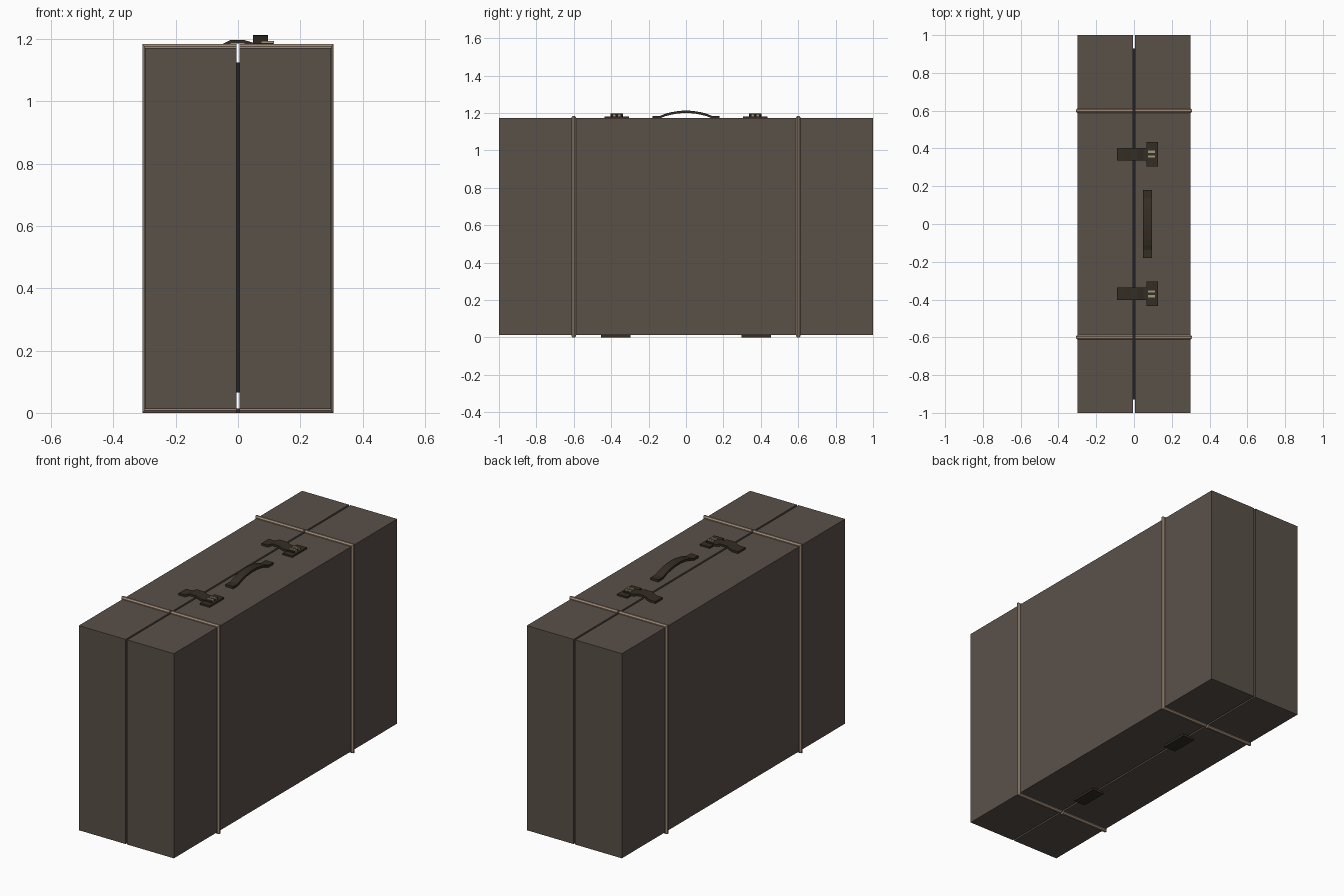
import bpy, bmesh, math
from mathutils import Vector

if "Cube" in bpy.data.objects:
    bpy.data.objects.remove(bpy.data.objects["Cube"])


def material(name, rgb):
    m = bpy.data.materials.new(name)
    m.diffuse_color = (*rgb, 1)
    m.use_nodes = True
    m.node_tree.nodes["Principled BSDF"].inputs["Base Color"].default_value = m.diffuse_color
    return m


CASE = material("brown_case", (0.102, 0.082, 0.066))
TRIM = material("tan_trim", (0.34, 0.25, 0.18))
LEATHER = material("dark_leather", (0.034, 0.026, 0.017))
METAL = material("pale_metal", (0.36, 0.31, 0.20))
INNER = material("black_seam", (0.016, 0.016, 0.016))

X, B, T, GAP = 0.298, 0.012, 1.172, 0.005   # half width, bottom, top, seam half gap


def loft(name, rings, mat):
    """Closed solid through a list of equal-length rings of points."""
    bm = bmesh.new()
    rows = [[bm.verts.new(p) for p in r] for r in rings]
    n = len(rows[0])
    for a, b in zip(rows, rows[1:]):
        for i in range(n):
            j = (i + 1) % n
            bm.faces.new((a[i], a[j], b[j], b[i]))
    bm.faces.new(rows[0])
    bm.faces.new(rows[-1])
    bmesh.ops.recalc_face_normals(bm, faces=bm.faces)
    me = bpy.data.meshes.new(name)
    bm.to_mesh(me)
    bm.free()
    me.materials.append(mat)
    ob = bpy.data.objects.new(name, me)
    bpy.context.collection.objects.link(ob)
    return ob


def box(name, x0, x1, y0, y1, z0, z1, mat):
    return loft(name, [[(x0, y0, z), (x1, y0, z), (x1, y1, z), (x0, y1, z)]
                       for z in (z0, z1)], mat)


def band(name, path, thick, rise, lo, hi, mat, along_y=False):
    """Leather strip: a (distance, z) path given thickness and width."""
    rings = []
    for u, z in path:
        quad = [(lo, z), (hi, z), (hi, z + thick), (lo, z + thick)]
        rings.append([(w, u, h + rise) if along_y else (u, w, h + rise) for w, h in quad])
    return loft(name, rings, mat)


# Two case halves, and the dark core seen through the seam
for side, label in ((-1, "left"), (1, "right")):
    a, b = sorted((side * GAP, side * X))
    box(label + "_case_half", a, b, -1, 1, B, T, CASE)
box("seam_core", -0.03, 0.03, -0.93, 0.93, 0.065, 1.125, INNER)

# Tan trim rods wrapping each half, with mitred corners
R = 0.012
octagon = [(R * math.cos(math.radians(22.5 + 45 * k)) / math.cos(math.radians(22.5)),
            R * math.sin(math.radians(22.5 + 45 * k)) / math.cos(math.radians(22.5)))
           for k in range(8)]
for side, label in ((-1, "left"), (1, "right")):
    for end in (-1, 1):
        cx = X - 0.003
        corners = [(GAP, 0, T, 1), (cx, 1, T, 1), (cx, 1, B, -1), (GAP, 0, B, -1)]
        rings = [[(side * (x + dx * d), end * 0.6 + w, z + dz * d) for d, w in octagon]
                 for x, dx, z, dz in corners]
        loft(f"{label}_trim_{'back' if end > 0 else 'front'}", rings, TRIM)

# Arched carrying handle
path = [(-0.18, 0), (-0.138, 0)]
path += [(-0.138 + 0.276 * k / 10, 0.028 * math.sin(math.pi * k / 10) ** 0.8 if 0 < k < 10 else 0.001)
         for k in range(1, 10)]
path += [(0.138, 0), (0.18, 0)]
band("handle", path, 0.013, T, 0.048, 0.096, LEATHER, along_y=True)

# Latches: plate, tongue over the seam, buckle block and two metal prongs
for end in (-1, 1):
    tag = "back" if end > 0 else "front"
    c = end * 0.37
    box("latch_plate_" + tag, 0.065, 0.127, c - 0.065, c + 0.065, T - 0.002, T + 0.009, LEATHER)
    tongue = [(-0.09, -0.001), (-0.05, 0), (-0.022, 0.014), (0.018, 0.014), (0.05, 0.004), (0.072, 0.004)]
    band("latch_tongue_" + tag, tongue, 0.012, T, c - 0.033, c + 0.033, LEATHER)
    box("latch_block_" + tag, 0.068, 0.112, c - 0.03, c + 0.03, T, T + 0.016, LEATHER)
    for s in (-1, 1):
        p = c + s * 0.013
        box(f"latch_prong_{tag}_{'a' if s < 0 else 'b'}", 0.074, 0.115, p - 0.006, p + 0.006,
            T + 0.008, T + 0.022, METAL)

# Hinge plates underneath
for end in (-1, 1):
    c = end * 0.375
    box("hinge_" + ("back" if end > 0 else "front"), -0.037, 0.037, c - 0.079, c + 0.079, 0, B + 0.002, LEATHER)
